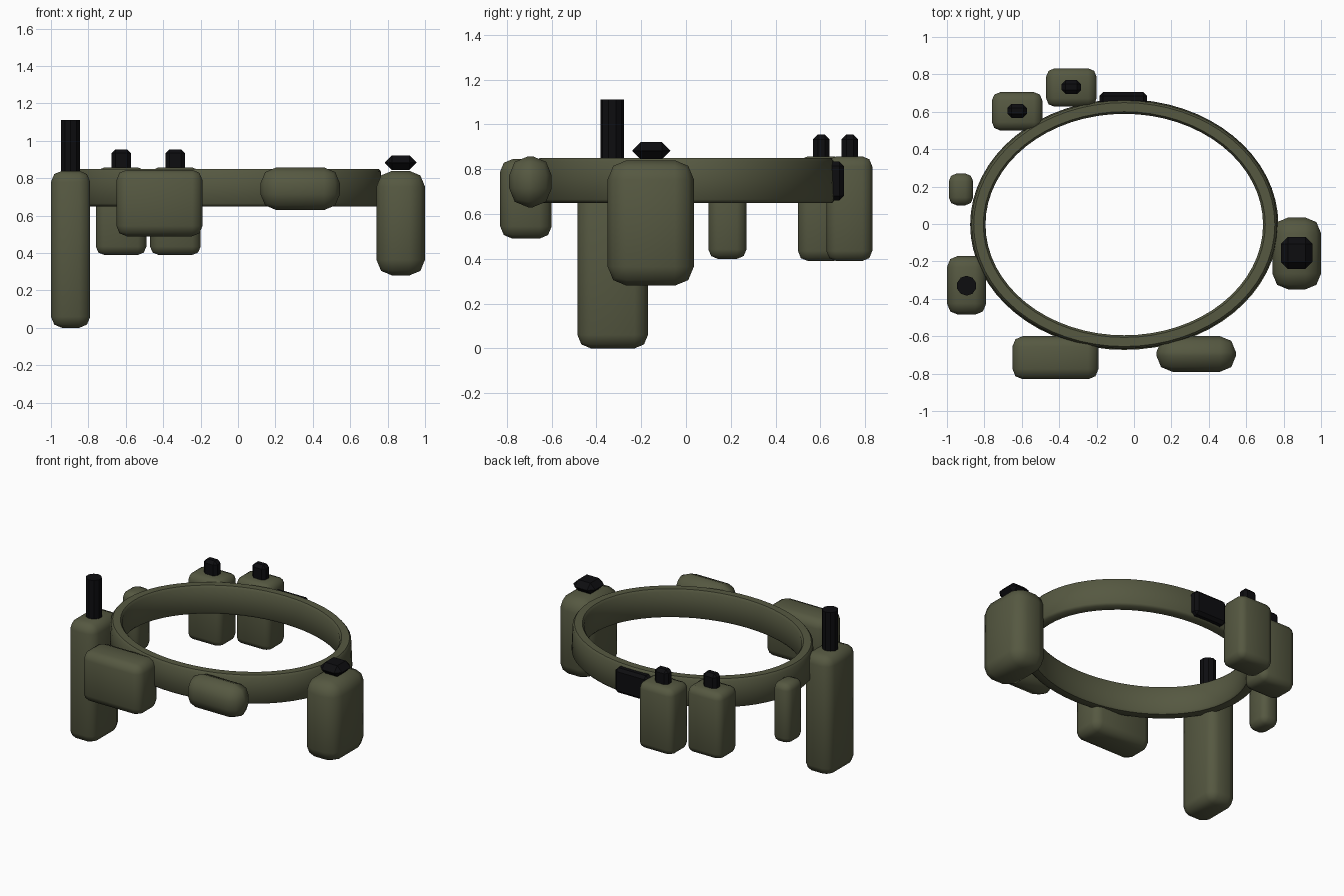
import bpy, bmesh, math
from mathutils import Vector

if "Cube" in bpy.data.objects:
    bpy.data.objects.remove(bpy.data.objects["Cube"])


def material(name, rgb):
    m = bpy.data.materials.new(name)
    m.diffuse_color = (*rgb, 1)
    m.use_nodes = True
    m.node_tree.nodes["Principled BSDF"].inputs["Base Color"].default_value = m.diffuse_color
    return m


OLIVE = material("olive fabric", (0.092, 0.098, 0.053))
BLACK = material("black plastic", (0.004, 0.004, 0.005))


def finish(name, bm, mat, angle=None):
    bmesh.ops.recalc_face_normals(bm, faces=bm.faces)
    mesh = bpy.data.meshes.new(name)
    bm.to_mesh(mesh)
    bm.free()
    mesh.materials.append(mat)
    obj = bpy.data.objects.new(name, mesh)
    bpy.context.collection.objects.link(obj)
    if angle:
        bpy.ops.object.select_all(action='DESELECT')
        obj.select_set(True)
        bpy.context.view_layer.objects.active = obj
        bpy.ops.object.shade_smooth_by_angle(angle=math.radians(angle))
    return obj


def block(name, lo, hi, bevel, mat=OLIVE, segments=2, angle=50):
    """Rounded box between two corners."""
    lo, hi = Vector(lo), Vector(hi)
    bm = bmesh.new()
    bmesh.ops.create_cube(bm, size=1)
    for v in bm.verts:
        v.co = (lo + hi) / 2 + v.co * (hi - lo)
    bmesh.ops.bevel(bm, geom=bm.edges[:], offset=bevel, segments=segments,
                    profile=0.5, affect='EDGES', clamp_overlap=True)
    return finish(name, bm, mat, angle)


def lathe(name, centre, profile, sides, mat=BLACK, stretch=1.0):
    """Faceted stack of rings; profile holds (radius, z) pairs."""
    bm = bmesh.new()
    rings = []
    for r, z in profile:
        ring = []
        for i in range(sides):
            a = 2 * math.pi * (i + 0.5) / sides
            ring.append(bm.verts.new((centre[0] + r * math.cos(a) * stretch,
                                      centre[1] + r * math.sin(a), z)))
        rings.append(ring)
    for a, b in zip(rings, rings[1:]):
        for i in range(sides):
            j = (i + 1) % sides
            bm.faces.new((a[i], a[j], b[j], b[i]))
    bm.faces.new(rings[0])
    bm.faces.new(rings[-1])
    return finish(name, bm, mat)


# belt: oval band with softened rims, slightly wider at the bottom
def belt():
    section = [(0.000, 0.665), (0.012, 0.65), (0.068, 0.65), (0.082, 0.665),
               (0.075, 0.835), (0.063, 0.85), (0.012, 0.85), (0.000, 0.835)]
    n = 64
    bm = bmesh.new()
    rings = []
    for i in range(n):
        a = 2 * math.pi * i / n
        ring = []
        for d, z in section:
            x = -0.052 + (0.742 + d) * math.cos(a)
            y = -0.003 + (0.592 + d * 0.95) * math.sin(a)
            ring.append(bm.verts.new((x, y, z)))
        rings.append(ring)
    k = len(section)
    for i in range(n):
        a, b = rings[i], rings[(i + 1) % n]
        for j in range(k):
            m = (j + 1) % k
            bm.faces.new((a[j], a[m], b[m], b[j]))
    finish("belt", bm, OLIVE, 50)


belt()

# front pouches
block("front_utility_pouch", (-0.65, -0.83, 0.49), (-0.19, -0.60, 0.845), 0.055)
block("front_small_pouch", (0.12, -0.79, 0.63), (0.545, -0.60, 0.858), 0.085)

# side pouches
block("canteen_pouch", (0.74, -0.35, 0.28), (1.0, 0.035, 0.84), 0.085)
block("long_side_pouch", (-1.0, -0.485, 0.0), (-0.79, -0.17, 0.84), 0.06)
block("narrow_side_pouch", (-0.99, 0.10, 0.40), (-0.86, 0.27, 0.82), 0.042)

# canteen cap: wide in the middle, tapered to both ends
block("canteen_cap", (0.785, -0.24, 0.845), (0.955, -0.07, 0.922), 0.0375,
      BLACK, 1, None)

# handle standing out of the long pouch
lathe("baton_handle", (-0.895, -0.33), [(0.053, 0.80), (0.053, 1.112)], 10)

# pair of rear pouches with their closures
for side, x, y in (("left", -0.625, 0.605), ("right", -0.335, 0.732)):
    block(f"{side}_rear_pouch", (x - 0.135, y - 0.105, 0.39),
          (x + 0.135, y + 0.1, 0.858), 0.045)
    block(f"{side}_rear_closure", (x - 0.052, y - 0.037, 0.82),
          (x + 0.052, y + 0.037, 0.955), 0.021, BLACK, 1, None)

# rear buckle
block("rear_buckle", (-0.185, 0.625, 0.66), (0.07, 0.705, 0.835), 0.02, BLACK, 1, None)
